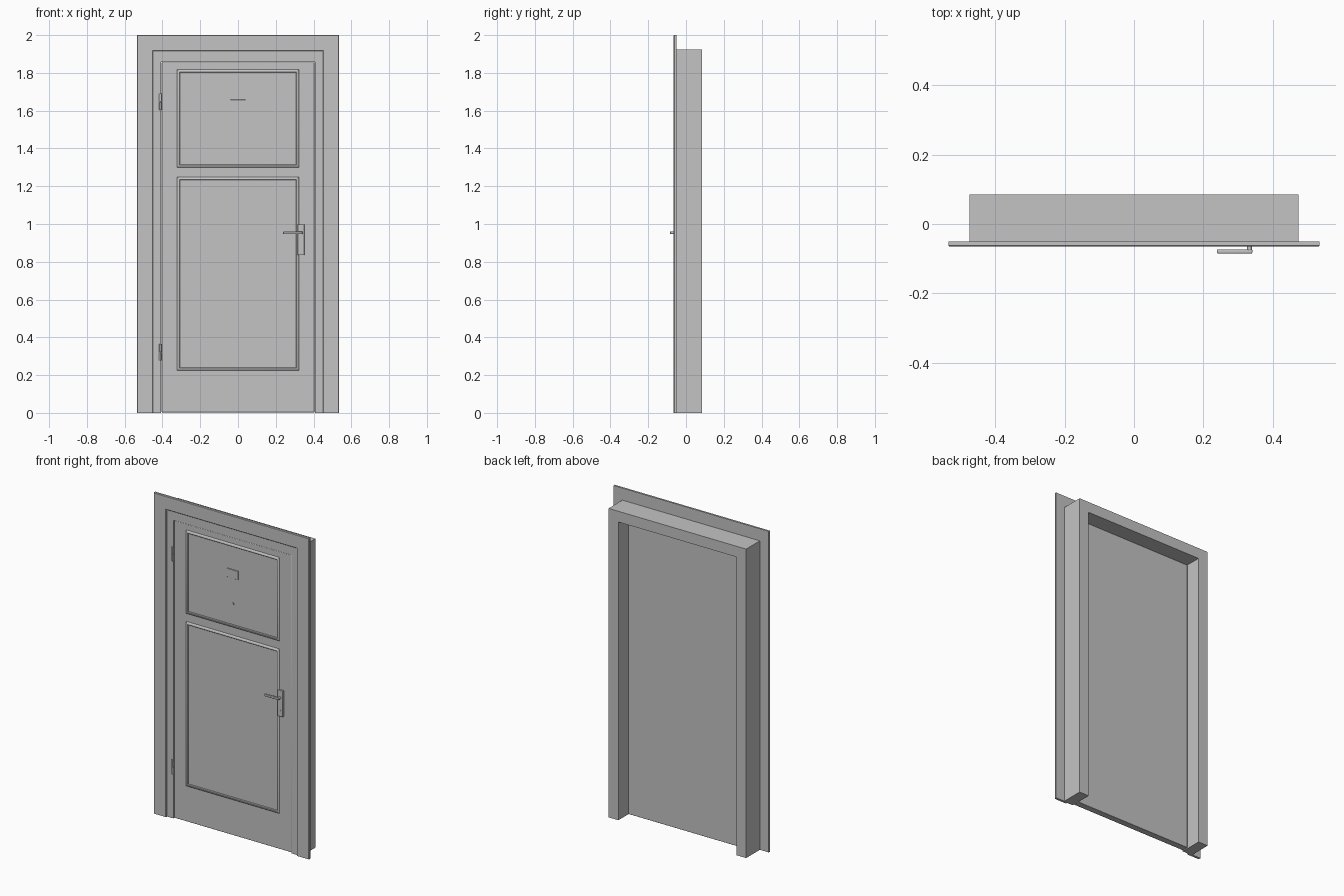
import bpy, bmesh, math
from mathutils import Vector

cube = bpy.data.objects.get("Cube")
if cube:
    bpy.data.objects.remove(cube, do_unlink=True)

grey = bpy.data.materials.new("plain grey")
grey.use_nodes = True
grey.diffuse_color = (0.55, 0.55, 0.55, 1)
bsdf = next(n for n in grey.node_tree.nodes if n.type == 'BSDF_PRINCIPLED')
bsdf.inputs["Base Color"].default_value = (0.55, 0.55, 0.55, 1)
bsdf.inputs["Roughness"].default_value = 0.6


def finish(bm, name, bevel=0.0):
    """Turn a bmesh into a named object with sharp-edged smooth shading."""
    bmesh.ops.recalc_face_normals(bm, faces=bm.faces)
    mesh = bpy.data.meshes.new(name)
    bm.to_mesh(mesh)
    bm.free()
    mesh.materials.append(grey)
    obj = bpy.data.objects.new(name, mesh)
    bpy.context.collection.objects.link(obj)
    if bevel:
        mod = obj.modifiers.new("soft edges", 'BEVEL')
        mod.width, mod.segments = bevel, 2
    bpy.ops.object.select_all(action='DESELECT')
    obj.select_set(True)
    bpy.context.view_layer.objects.active = obj
    bpy.ops.object.shade_smooth_by_angle(angle=math.radians(30))
    return obj


def box(name, x, y, z, bevel=0.0):
    """Box from (min, max) ranges on each axis."""
    bm = bmesh.new()
    bmesh.ops.create_cube(bm, size=1)
    for v in bm.verts:
        v.co = Vector([r[0] if c < 0 else r[1] for c, r in zip(v.co, (x, y, z))])
    return finish(bm, name, bevel)


def rod(name, a, b, radius, sides=16):
    """Cylinder between two points."""
    a, b = Vector(a), Vector(b)
    bm = bmesh.new()
    bmesh.ops.create_cone(bm, cap_ends=True, segments=sides, radius1=radius,
                          radius2=radius, depth=(b - a).length)
    turn = (b - a).to_track_quat('Z', 'Y')
    for v in bm.verts:
        v.co = turn @ v.co + (a + b) / 2
    return finish(bm, name)


def surround(name, half, low, high, profile, closed):
    """Sweep an (offset outward, y) profile round a rectangle or door arch."""
    bm = bmesh.new()
    paths = []
    for out, y in profile:
        bottom = low - out if closed else low
        w, top = half + out, high + out
        corners = [(-w, bottom), (-w, top), (w, top), (w, bottom)]
        paths.append([bm.verts.new((x, y, z)) for x, z in corners])
    n = len(paths)
    for i in range(n):
        a, b = paths[i], paths[(i + 1) % n]
        for j in range(4 if closed else 3):
            k = (j + 1) % 4
            bm.faces.new((a[j], a[k], b[k], b[j]))
    if not closed:
        for end in (0, 3):
            bm.faces.new([p[end] for p in paths])
    return finish(bm, name)


# Frame: deep jamb with a thin casing over its front
surround("jamb", 0.407, 0, 1.858,
         [(0, -0.055), (0.067, -0.055), (0.067, 0.085), (0, 0.085)], False)
surround("casing", 0.45, 0, 1.915,
         [(0, -0.05), (0, -0.062), (0.003, -0.065), (0.082, -0.065),
          (0.085, -0.062), (0.085, -0.05)], False)

# Door leaf
door = -0.05
box("door_leaf", (-0.404, 0.404), (door, -0.01), (0.003, 1.855), 0.002)

# Bead mouldings, highest near the panel side
bead = [(0, door + 0.001), (0, door - 0.005), (0.003, door - 0.008),
        (0.008, door - 0.007), (0.013, door - 0.003), (0.018, door + 0.001)]
for name, low, high in (("upper_moulding", 1.315, 1.802), ("lower_moulding", 0.24, 1.232)):
    surround(name, 0.306, low, high, bead, True)

# Name plate and peephole
box("name_plate", (-0.04, 0.04), (door - 0.006, door + 0.001), (1.605, 1.658), 0.001)
rod("peephole", (0, door - 0.005, 1.445), (0, door + 0.001, 1.445), 0.008)

# Handle: back plate, neck, lever and lock cylinder
box("handle_plate", (0.316, 0.351), (door - 0.012, door + 0.001), (0.835, 0.998), 0.002)
rod("handle_neck", (0.333, -0.078, 0.953), (0.333, door, 0.953), 0.007)
box("handle_lever", (0.239, 0.341), (-0.085, -0.073), (0.946, 0.96), 0.003)
rod("lock_cylinder", (0.333, door - 0.015, 0.868), (0.333, door, 0.868), 0.008)

# Hinges, each of two knuckles
for place, z in (("upper", 1.648), ("lower", 0.322)):
    for half, s in (("top", 1), ("bottom", -1)):
        rod(f"{place}_hinge_{half}", (-0.41, -0.056, z + s * 0.001),
            (-0.41, -0.056, z + s * 0.044), 0.008, 12)
